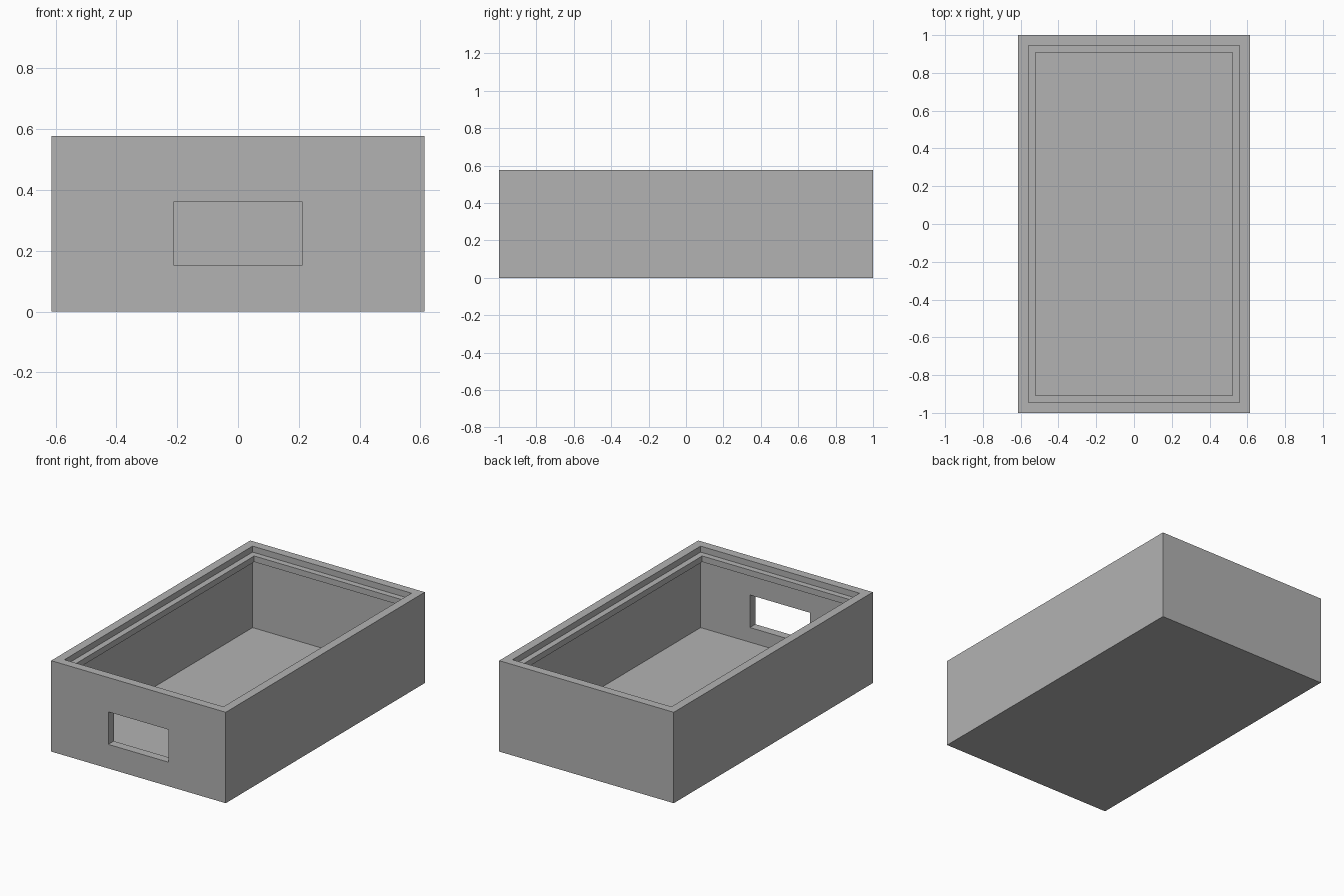
import bpy
import bmesh

# Remove the default cube
cube = bpy.data.objects.get("Cube")
if cube:
    bpy.data.objects.remove(cube, do_unlink=True)

HALF_X, HALF_Y, HEIGHT = 0.614, 1.0, 0.578
WALL, LEDGE, FLOOR = 0.055, 0.093, 0.06
LEDGE_TOP, LEDGE_BOTTOM = 0.54, 0.502

grey = bpy.data.materials.new("plain grey")
grey.use_nodes = True
grey.diffuse_color = (0.448, 0.448, 0.448, 1)
grey.node_tree.nodes["Principled BSDF"].inputs["Base Color"].default_value = grey.diffuse_color


def stacked_loops(name, profile):
    """Bridge rectangles given as (inset, z) and cap both ends."""
    bm = bmesh.new()
    loops = []
    for inset, z in profile:
        x, y = HALF_X - inset, HALF_Y - inset
        loops.append([bm.verts.new((sx * x, sy * y, z))
                      for sx, sy in ((-1, -1), (1, -1), (1, 1), (-1, 1))])
    for low, high in zip(loops, loops[1:]):
        for i in range(4):
            j = (i + 1) % 4
            bm.faces.new((low[i], low[j], high[j], high[i]))
    bm.faces.new(loops[0][::-1])
    bm.faces.new(loops[-1])
    bmesh.ops.recalc_face_normals(bm, faces=bm.faces)
    mesh = bpy.data.meshes.new(name)
    bm.to_mesh(mesh)
    bm.free()
    mesh.materials.append(grey)
    obj = bpy.data.objects.new(name, mesh)
    bpy.context.collection.objects.link(obj)
    return obj


# Open box: outside wall, rim, inner ledge with undercut, inside wall, floor
box = stacked_loops("open_box", [
    (0, 0), (0, HEIGHT), (WALL, HEIGHT), (WALL, LEDGE_TOP),
    (LEDGE, LEDGE_TOP), (LEDGE, LEDGE_BOTTOM), (WALL, LEDGE_BOTTOM), (WALL, FLOOR),
])

# Rectangular window through the front wall
bpy.ops.mesh.primitive_cube_add(size=1, location=(0, -HALF_Y, 0.2565))
cutter = bpy.context.object
cutter.name = "window_cutter"
cutter.scale = (0.424, 0.3, 0.207)
cutter.hide_render = True
cutter.data.materials.append(grey)

window = box.modifiers.new("front_window", "BOOLEAN")
window.operation = "DIFFERENCE"
window.solver = "EXACT"
window.object = cutter

bpy.ops.object.select_all(action="DESELECT")
box.select_set(True)
bpy.context.view_layer.objects.active = box
bpy.ops.object.modifier_apply(modifier=window.name)
bpy.data.objects.remove(cutter, do_unlink=True)
